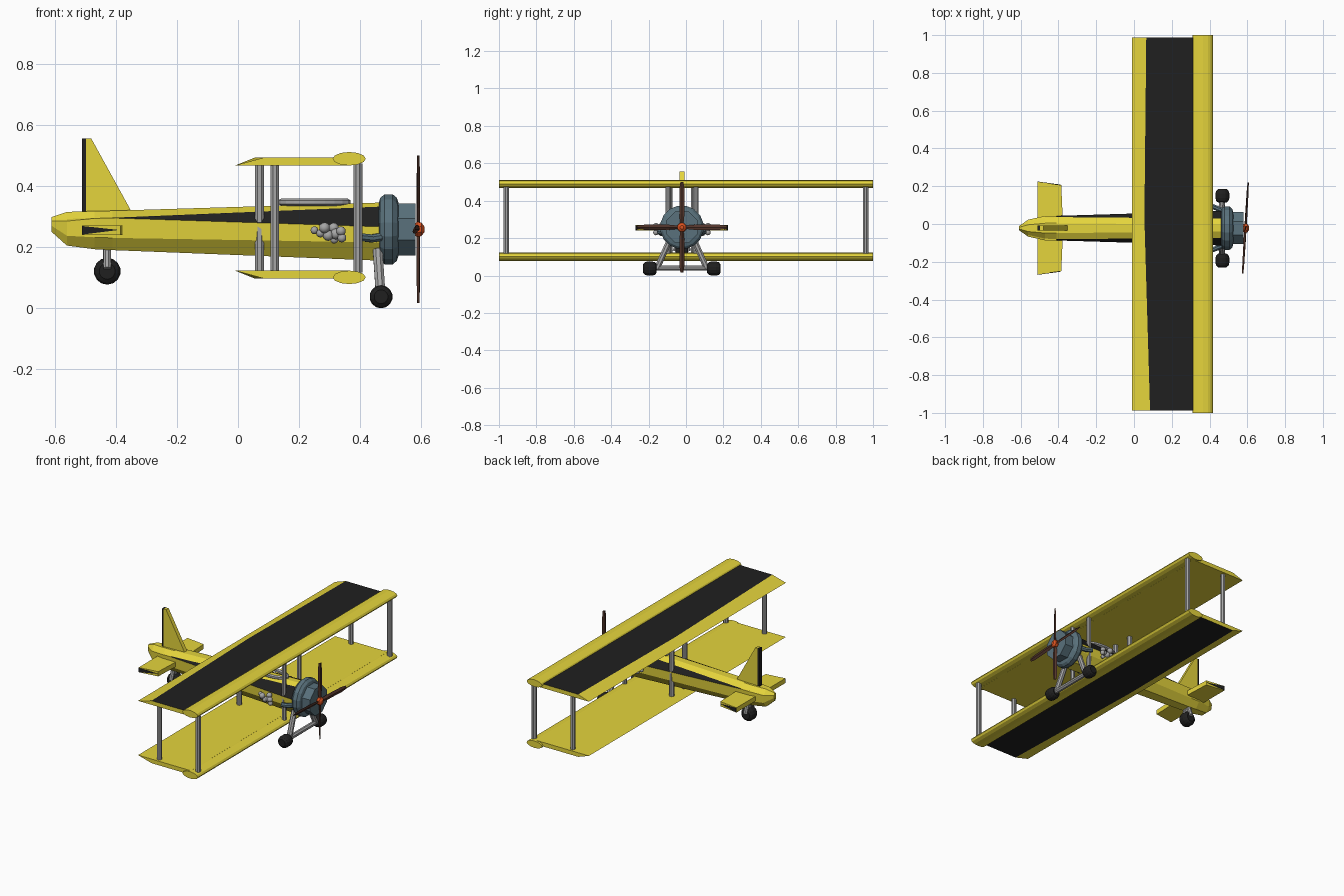
import bpy, bmesh, math
from mathutils import Vector

if "Cube" in bpy.data.objects:
    bpy.data.objects.remove(bpy.data.objects["Cube"])

CY = -0.022          # fuselage centre line
PZ = 0.258           # propeller axis height
MID = 0.295          # mid height between the two wings


def material(name, rgb):
    m = bpy.data.materials.new(name)
    m.diffuse_color = (*rgb, 1)
    m.use_nodes = True
    m.node_tree.nodes["Principled BSDF"].inputs["Base Color"].default_value = m.diffuse_color
    return m


YELLOW = material("yellow", (0.78, 0.66, 0.045))
BLACK = material("black", (0.014, 0.014, 0.014))
SLATE = material("slate", (0.10, 0.165, 0.20))
BROWN = material("brown", (0.085, 0.035, 0.024))
ORANGE = material("orange", (0.72, 0.085, 0.014))
GREY = material("grey", (0.38, 0.38, 0.38))


def finish(name, bm, mats, smooth=False):
    bmesh.ops.recalc_face_normals(bm, faces=bm.faces)
    me = bpy.data.meshes.new(name)
    bm.to_mesh(me)
    bm.free()
    for m in mats:
        me.materials.append(m)
    for p in me.polygons:
        p.use_smooth = smooth
    ob = bpy.data.objects.new(name, me)
    bpy.context.collection.objects.link(ob)
    return ob


def loft(name, rings, mats, closed=False, pick=None):
    """Skin a series of rings; pick(ring, side) chooses the material slot."""
    bm = bmesh.new()
    vs = [[bm.verts.new(p) for p in r] for r in rings]
    n, k = len(rings[0]), len(rings)
    for i in range(k if closed else k - 1):
        a, b = vs[i], vs[(i + 1) % k]
        for j in range(n):
            f = bm.faces.new((a[j], a[(j + 1) % n], b[(j + 1) % n], b[j]))
            if pick:
                f.material_index = pick(i, j)
    if not closed:
        bm.faces.new(vs[0])
        bm.faces.new(vs[-1])
    return finish(name, bm, mats)


def circle(c, axis, r, n):
    axis = Vector(axis).normalized()
    ref = Vector((0, 0, 1)) if abs(axis.z) < 0.9 else Vector((1, 0, 0))
    u = axis.cross(ref).normalized()
    w = axis.cross(u)
    out = []
    for i in range(n):
        a = 2 * math.pi * (i + 0.5) / n
        out.append(Vector(c) + r * (math.cos(a) * u + math.sin(a) * w))
    return out


def rod(name, p, q, r, mat=GREY, n=8):
    d = Vector(q) - Vector(p)
    return loft(name, [circle(p, d, r, n), circle(q, d, r, n)], [mat])


def lathe(name, origin, axis, profile, mat, n):
    o, a = Vector(origin), Vector(axis)
    return loft(name, [circle(o + a * t, a, r, n) for t, r in profile], [mat])


# Fuselage: faceted loft with a black wedge down each side
# x, half width, top ratio, shoulder ratio, heights from top to bottom
stations = [
    (-0.61, 0.010, 0.4, 0.8, (0.298, 0.292, 0.285, 0.270, 0.250)),
    (-0.56, 0.045, 0.4, 0.8, (0.315, 0.292, 0.285, 0.237, 0.205)),
    (-0.47, 0.065, 0.4, 0.85, (0.318, 0.295, 0.294, 0.232, 0.193)),
    (-0.41, 0.065, 0.4, 0.90, (0.319, 0.296, 0.295, 0.230, 0.190)),
    (0.48, 0.092, 0.2, 0.55, (0.346, 0.333, 0.266, 0.215, 0.155)),
]
rings = []
for x, hw, tr, sr, zs in stations:
    half = list(zip((hw * tr, hw * sr, hw, hw * 0.95, hw * 0.45), zs))
    rings.append([(x, CY + y, z) for y, z in half] +
                 [(x, CY - y, z) for y, z in reversed(half)])
loft("fuselage", rings, [YELLOW, BLACK],
     pick=lambda i, j: 1 if i == 3 and j in (1, 7) else 0)

# Cockpit rim
rim = []
for i in range(20):
    a = 2 * math.pi * i / 20
    c = (0.25 + 0.108 * math.cos(a), CY + 0.042 * math.sin(a), 0.347)
    rim.append(circle(c, (-0.108 * math.sin(a), 0.042 * math.cos(a), 0), 0.012, 6))
loft("cockpit_rim", rim, [GREY], closed=True)

# Engine cowl and engine
lathe("engine_cowl", (0, CY, PZ), (1, 0, 0),
      [(0.46, 0.085), (0.465, 0.105), (0.48, 0.117), (0.506, 0.117),
       (0.52, 0.105), (0.526, 0.085)], SLATE, 16)
lathe("engine", (0, CY, PZ), (1, 0, 0), [(0.50, 0.092), (0.581, 0.092)], SLATE, 8)

# Propeller
lathe("propeller_hub", (0, CY, PZ), (1, 0, 0),
      [(0.575, 0.018), (0.585, 0.026), (0.6, 0.024), (0.61, 0.01)], ORANGE, 8)
for k in range(4):
    ang = k * math.pi / 2
    rad = Vector((0.06 * math.sin(ang), math.sin(ang), math.cos(ang)))
    side = Vector((0, math.cos(ang), -math.sin(ang)))
    fwd = Vector((1, 0, 0))
    blade = []
    for r, w, t in ((0.01, 0.008, 0.006), (0.07, 0.014, 0.006),
                    (0.20, 0.014, 0.005), (0.241, 0.008, 0.003)):
        c = Vector((0.590, CY, PZ)) + rad * r
        tw = side * w + fwd * 0.004
        blade.append([c + tw, c + fwd * t, c - tw, c - fwd * t])
    loft(f"propeller_blade_{k + 1}", blade, [BROWN])

# Wings: mirrored about the mid height, black outer panel
for name, s in (("upper", 1), ("lower", -1)):
    rings = []
    for y, xb in ((-0.987, 0.085), (0.03, 0.055), (0.987, 0.065)):
        rings.append([(x, y, MID + s * h) for x, h in
                      ((-0.01, 0.172), (xb, 0.198), (0.315, 0.198),
                       (0.36, 0.198), (0.36, 0.172))])
    loft(f"{name}_wing", rings, [YELLOW, BLACK], pick=lambda i, j: int(j == 1))
    edge = [[(0.364 + 0.054 * math.cos(a), y, MID + s * 0.194 + 0.022 * math.sin(a))
             for a in (2 * math.pi * i / 12 for i in range(12))] for y in (-1, 1)]
    loft(f"{name}_wing_leading_edge", edge, [YELLOW])

# Wing struts: outer pairs and inner pairs beside the fuselage
low, high = MID - 0.178, MID + 0.178
for s in (-1, 1):
    tag = "left" if s > 0 else "right"
    for nm, x, y, r in (("outer_front", 0.392, s * 0.96, 0.016),
                        ("outer_rear", 0.121, s * 0.96, 0.015),
                        ("inner_front", 0.392, CY + s * 0.075, 0.014),
                        ("inner_rear", 0.07, CY + s * 0.064, 0.016)):
        rod(f"{nm}_strut_{tag}", (x, y, low), (x, y, high), r)

# Tail fin with black rear strip
def fin(name, outline, w, mat):
    loft(name, [[(x, CY + s * w, z) for x, z in outline] for s in (-1, 1)], [mat])


fin("tail_fin", [(-0.497, 0.30), (-0.497, 0.555), (-0.48, 0.555), (-0.345, 0.31)],
    0.013, YELLOW)
fin("rudder_strip", [(-0.51, 0.30), (-0.51, 0.555), (-0.497, 0.555), (-0.497, 0.30)],
    0.013, BLACK)

# Tailplane with black wedge on each tip
def tip_ring(s, grow=0.0):
    return [(x, CY + s * (y + grow), z) for x, y, z in
            ((-0.51, 0.245, 0.24), (-0.385, 0.228, 0.24),
             (-0.385, 0.228, 0.27), (-0.51, 0.245, 0.27))]


root = [(x, CY, z) for x, z in ((-0.51, 0.24), (-0.375, 0.24),
                                (-0.375, 0.27), (-0.51, 0.27))]
loft("tailplane", [tip_ring(-1), root, tip_ring(1)], [YELLOW])
for s in (-1, 1):
    tri = [[(x, CY + s * (y + g), z) for x, y, z in
            ((-0.51, 0.245, 0.241), (-0.39, 0.2287, 0.256), (-0.51, 0.245, 0.269))]
           for g in (-0.004, 0.002)]
    loft(f"tailplane_tip_wedge_{'left' if s > 0 else 'right'}", tri, [BLACK])

# Landing gear, exhausts and smoke puffs on both sides
def wheel(name, c, r, w):
    lathe(name, c, (0, 1, 0), [(-w, r * 0.6), (-w * 0.75, r * 0.88), (-w * 0.35, r),
                               (w * 0.35, r), (w * 0.75, r * 0.88), (w, r * 0.6)],
          BLACK, 14)


puffs = [(0.25, 0.255, 0.013), (0.283, 0.263, 0.018), (0.27, 0.245, 0.014),
         (0.313, 0.263, 0.017), (0.337, 0.252, 0.016), (0.295, 0.238, 0.018),
         (0.315, 0.224, 0.013), (0.34, 0.230, 0.015), (0.32, 0.243, 0.018)]
for s in (-1, 1):
    tag = "left" if s > 0 else "right"
    wheel(f"main_wheel_{tag}", (0.468, CY + s * 0.171, 0.0375), 0.0378, 0.036)
    rod(f"gear_leg_{tag}", (0.457, CY + s * 0.065, 0.19),
        (0.467, CY + s * 0.132, 0.04), 0.017)
    y = CY + s * 0.105
    rod(f"exhaust_front_{tag}", (0.48, CY + s * 0.09, 0.235), (0.437, y, 0.228), 0.014, SLATE)
    rod(f"exhaust_rear_{tag}", (0.44, y, 0.228), (0.403, y + s * 0.015, 0.232), 0.014, SLATE)
    bm = bmesh.new()
    for i, (x, z, r) in enumerate(puffs):
        new = bmesh.ops.create_icosphere(bm, subdivisions=2, radius=r)["verts"]
        off = 0.125 + 0.014 * ((i * 2) % 3 - 1)
        bmesh.ops.translate(bm, verts=new, vec=(x, CY + s * off, z))
    finish(f"smoke_puffs_{tag}", bm, [GREY], smooth=True)
rod("main_axle", (0.467, CY - 0.15, 0.04), (0.467, CY + 0.15, 0.04), 0.015)

# Tail wheel
wheel("tail_wheel", (-0.428, CY, 0.121), 0.044, 0.034)
rod("tail_wheel_strut", (-0.428, CY, 0.21), (-0.428, CY, 0.13), 0.014)
for s in (-1, 1):
    rod(f"tail_wheel_fork_{'left' if s > 0 else 'right'}", (-0.428, CY + s * 0.012, 0.20),
        (-0.428, CY + s * 0.038, 0.13), 0.013)
